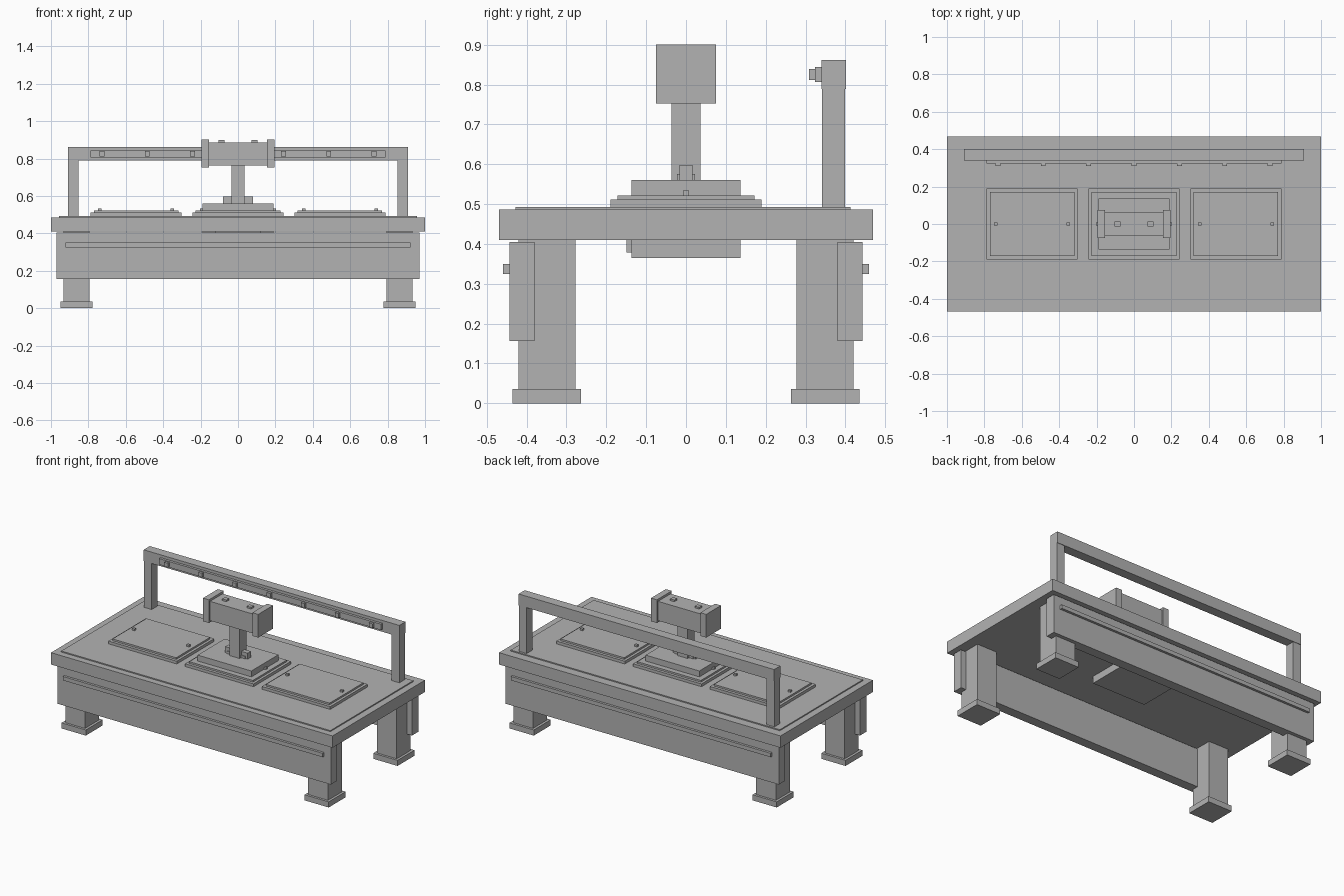
import bpy

cube = bpy.data.objects.get("Cube")
if cube:
    bpy.data.objects.remove(cube, do_unlink=True)

grey = bpy.data.materials.new("plain_grey")
grey.use_nodes = True
COLOUR = (0.45, 0.45, 0.45, 1)
grey.diffuse_color = COLOUR
grey.node_tree.nodes["Principled BSDF"].inputs["Base Color"].default_value = COLOUR


def box(name, x, y, z):
    """Box from (min, max) pairs along each axis."""
    bpy.ops.mesh.primitive_cube_add(size=1)
    ob = bpy.context.object
    ob.name = name
    ob.location = [(a + b) / 2 for a, b in (x, y, z)]
    ob.scale = [b - a for a, b in (x, y, z)]
    bpy.ops.object.transform_apply(location=False, rotation=False, scale=True)
    ob.data.materials.append(grey)
    return ob


def around(c, r):
    return (c - r, c + r)


# Table top with raised sheet
box("table_top", around(0, 1), around(0, 0.469), (0.41, 0.486))
box("top_sheet", around(0, 0.956), (-0.428, 0.413), (0.486, 0.493))

# Legs and feet
for sy, end in ((-1, "front"), (1, "back")):
    for sx, side in ((-1, "right"), (1, "left")):
        x, y = sx * 0.863, sy * 0.349
        box(f"{end}_{side}_leg", around(x, 0.07), around(y, 0.071), (0.03, 0.41))
        box(f"{end}_{side}_foot", around(x, 0.086), around(y, 0.086), (0, 0.036))
    # Long side panel with its rail
    box(f"{end}_panel", around(0, 0.97), around(sy * 0.412, 0.0315), (0.156, 0.405))
    box(f"{end}_rail", around(0, 0.923), around(sy * 0.45, 0.009), (0.325, 0.35))

# Three stepped work plates with small pegs
for x, label in ((-0.545, "right"), (0, "centre"), (0.545, "left")):
    box(f"{label}_plate_base", around(x, 0.243), around(0, 0.19), (0.49, 0.511))
    box(f"{label}_plate", around(x, 0.226), around(0, 0.172), (0.51, 0.522))
    for s in (-1, 1):
        box(f"{label}_plate_peg", around(x + s * 0.194, 0.009), around(0, 0.008), (0.52, 0.534))

# Central pedestal and the housing under the table
box("pedestal", around(0, 0.191), around(0, 0.137), (0.52, 0.56))
box("under_housing", around(0, 0.191), around(0, 0.137), (0.365, 0.412))
box("under_housing_lip", around(0, 0.12), (-0.149, -0.13), (0.378, 0.412))

# Column with side brackets
box("column", around(0, 0.036), around(0, 0.036), (0.55, 0.77))
for s, side in ((-1, "right"), (1, "left")):
    box(f"{side}_bracket_base", around(s * 0.05, 0.016), around(0, 0.022), (0.555, 0.575))
    box(f"{side}_bracket", around(s * 0.058, 0.022), around(0, 0.016), (0.56, 0.598))

# Head with end caps and top studs
box("head", around(0, 0.16), around(0, 0.064), (0.763, 0.887))
for s, side in ((-1, "right"), (1, "left")):
    box(f"{side}_head_cap", around(s * 0.175, 0.021), around(0, 0.075), (0.752, 0.901))
    box(f"{side}_head_stud", around(s * 0.088, 0.015), around(0, 0.014), (0.88, 0.898))
    # Gantry post
    box(f"{side}_gantry_post", around(s * 0.88, 0.028), (0.341, 0.399), (0.486, 0.8))

# Gantry beam, strip and its row of buttons
box("gantry_beam", around(0, 0.908), (0.34, 0.402), (0.789, 0.862))
box("gantry_strip", around(0, 0.788), (0.324, 0.345), (0.806, 0.844))
for i in range(-3, 4):
    box("strip_button", around(i * 0.2425, 0.013), (0.309, 0.33), (0.812, 0.839))
